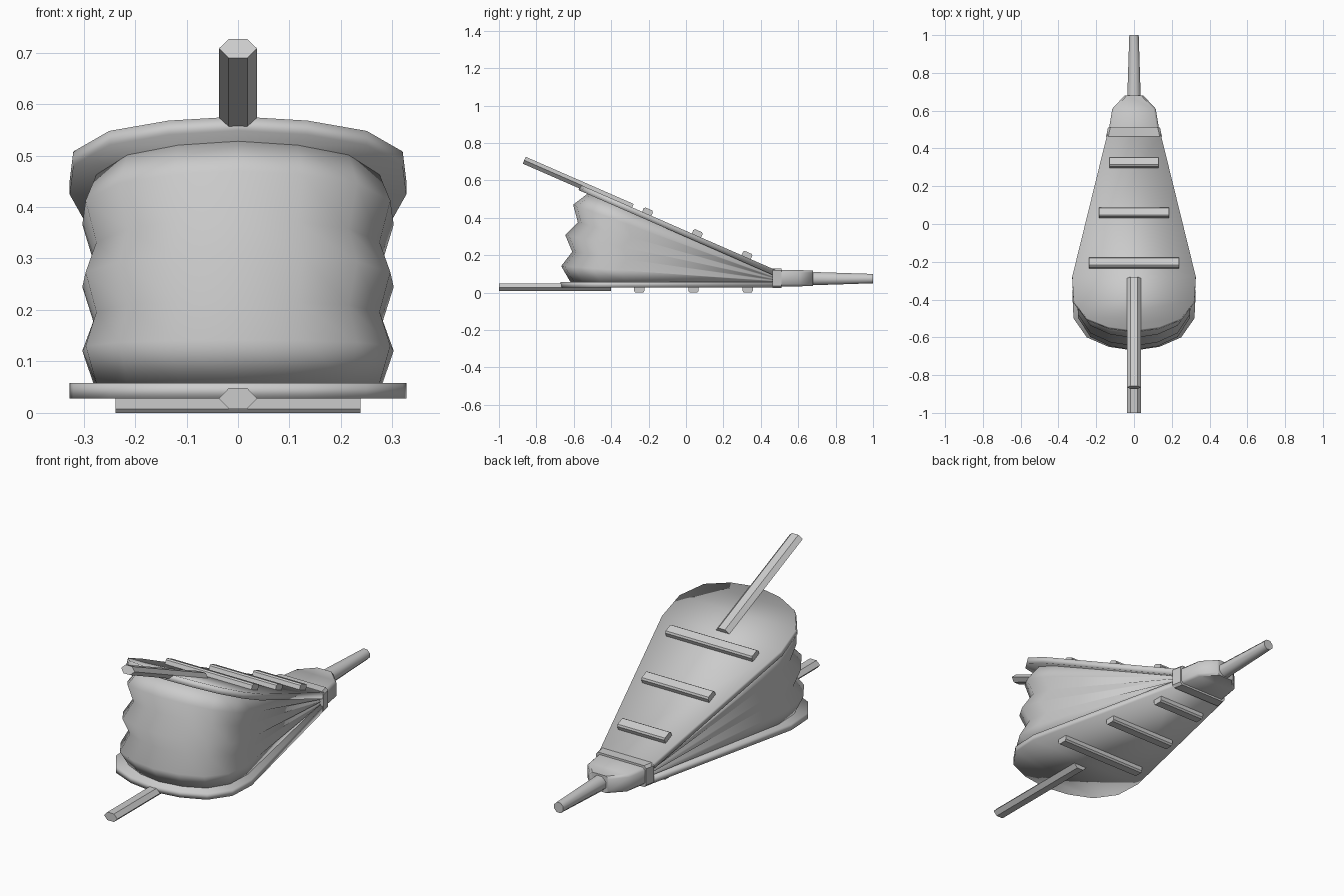
import bpy, bmesh, math
from mathutils import Matrix, Vector

if "Cube" in bpy.data.objects:
    bpy.data.objects.remove(bpy.data.objects["Cube"])

grey = bpy.data.materials.new("plain grey")
grey.use_nodes = True
COLOR = (0.6, 0.6, 0.6, 1)
grey.diffuse_color = COLOR
grey.node_tree.nodes["Principled BSDF"].inputs["Base Color"].default_value = COLOR

HINGE_Y = 0.47
TILT = math.radians(23.6)
# Half outline of a board: distance from hinge, half width
OUTLINE = [(0, 0.14), (0.83, 0.327), (0.97, 0.32), (1.07, 0.25), (1.12, 0.135), (1.14, 0)]
LOOP = [(w, d) for d, w in OUTLINE] + [(-w, d) for d, w in OUTLINE[-2::-1]]


def loft(name, rings, matrix=Matrix(), angle=30):
    """Skin a list of equal rings and cap both ends."""
    bm = bmesh.new()
    layers = [[bm.verts.new(matrix @ Vector(p)) for p in ring] for ring in rings]
    n = len(rings[0])
    for a, b in zip(layers, layers[1:]):
        for i in range(n):
            j = (i + 1) % n
            bm.faces.new((a[i], a[j], b[j], b[i]))
    for cap in (layers[0], layers[-1]):
        # strips across the cap keep the shading even
        for i in range((n - 1) // 2):
            quad = [cap[i], cap[i + 1], cap[n - 2 - i], cap[n - 1 - i]]
            bm.faces.new(list(dict.fromkeys(quad)))
    bmesh.ops.recalc_face_normals(bm, faces=bm.faces)
    mesh = bpy.data.meshes.new(name)
    bm.to_mesh(mesh)
    bm.free()
    mesh.materials.append(grey)
    obj = bpy.data.objects.new(name, mesh)
    bpy.context.collection.objects.link(obj)
    bpy.ops.object.select_all(action='DESELECT')
    obj.select_set(True)
    bpy.context.view_layer.objects.active = obj
    if angle:
        bpy.ops.object.shade_smooth_by_angle(angle=math.radians(angle))
    else:
        bpy.ops.object.shade_smooth()
    return obj


def board_half(side, matrix, shift, handle_start):
    """Board, handle and slats; local z = 0 is the inner face, +z is outward."""
    loft(side + "_board", [[(x, -d, z) for x, d in LOOP] for z in (0, 0.03)], matrix, 0)
    hexagon = [(0.037, 0), (0.018, 0.02), (-0.018, 0.02),
               (-0.037, 0), (-0.018, -0.02), (0.018, -0.02)]
    loft(side + "_handle", [[(x, -d, 0.03 + z) for x, z in hexagon]
                            for d in (handle_start, 1.47)], matrix)
    section = [(-0.027, 0.02), (-0.027, 0.05), (-0.02, 0.058),
               (0.02, 0.058), (0.027, 0.05), (0.027, 0.02)]
    for i in range(3):
        d, w = 0.14 + 0.29 * i + shift, 0.13 + 0.054 * i
        loft(f"{side}_slat_{i + 1}", [[(x, y - d, z) for y, z in section]
                                      for x in (-w, w)], matrix)


# Lower board faces down, upper board is tilted about the hinge
board_half("lower", Matrix.Translation((0, HINGE_Y, 0.058)) @ Matrix.Diagonal((1, 1, -1, 1)),
           0, 0.87)
board_half("upper", Matrix.Translation((0, HINGE_Y, 0.092)) @ Matrix.Rotation(-TILT, 4, 'X'),
           0.035, 0.84)

# Folded leather between the boards, fanned about the hinge
FOLDS = 6
rings = []
for k in range(FOLDS + 1):
    t = k / FOLDS
    wide, deep = (0.925, 1.0) if k % 2 else (0.86, 0.955)
    turn = Matrix.Translation((0, HINGE_Y, 0.058 + 0.034 * t)) @ Matrix.Rotation(-TILT * t, 4, 'X')
    rings.append([turn @ Vector((x * wide, -d * deep, 0)) for x, d in LOOP])
loft("bellows_leather", rings, angle=0)


def block(name, sections, angle=30):
    """Chamfered rectangular sections along y: (y, half width, half height)."""
    c = 0.012
    loft(name, [[(x, y, 0.077 + z) for x, z in
                 ((w, h - c), (w - c, h), (c - w, h), (-w, h - c),
                  (-w, c - h), (c - w, -h), (w - c, -h), (w, c - h))]
                for y, w, h in sections], angle=angle)


block("hinge_collar", [(0.462, 0.148, 0.053), (0.51, 0.138, 0.053)])
block("nozzle_block", [(0.5, 0.133, 0.043), (0.61, 0.115, 0.043), (0.68, 0.05, 0.042)], 50)

# Tapered octagonal nozzle
loft("nozzle", [[(r * math.cos(a), y, 0.075 + r * math.sin(a))
                 for a in (math.pi * (i + 0.5) / 4 for i in range(8))]
                for y, r in ((0.66, 0.039), (1.0, 0.027))], angle=50)
